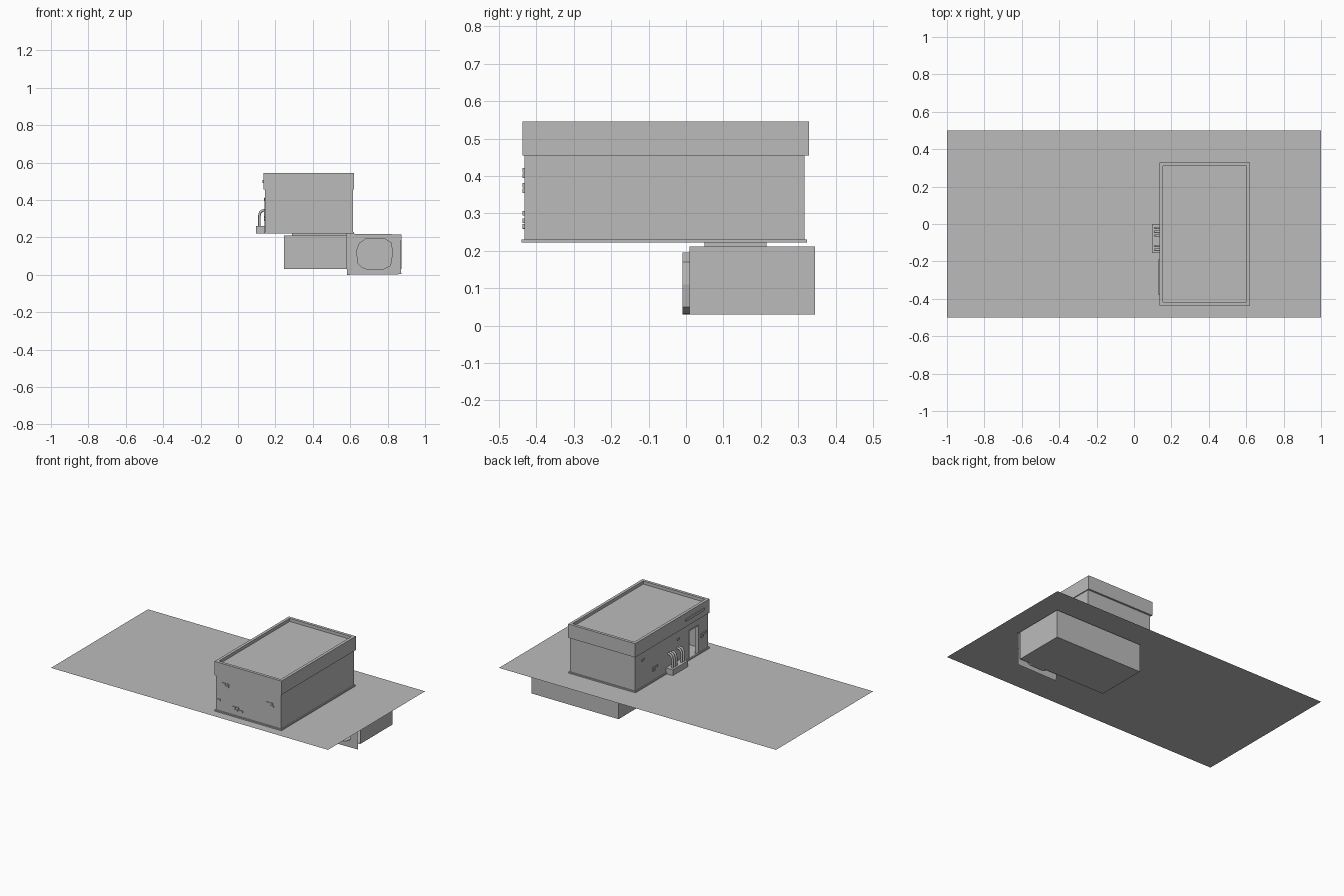
import bpy, bmesh
from mathutils import Vector

if "Cube" in bpy.data.objects:
    bpy.data.objects.remove(bpy.data.objects["Cube"], do_unlink=True)

grey = bpy.data.materials.new("plain_grey")
grey.use_nodes = True
grey.diffuse_color = (0.5, 0.5, 0.5, 1)
grey.node_tree.nodes["Principled BSDF"].inputs["Base Color"].default_value = (0.5, 0.5, 0.5, 1)

GROUND = 0.222


def make(name, bm):
    me = bpy.data.meshes.new(name)
    bm.to_mesh(me)
    bm.free()
    me.materials.append(grey)
    ob = bpy.data.objects.new(name, me)
    bpy.context.collection.objects.link(ob)
    return ob


def add_box(bm, x, y, z):
    vs = bmesh.ops.create_cube(bm, size=1)["verts"]
    for v in vs:
        v.co = Vector([a + (c + 0.5) * (b - a) for c, (a, b) in zip(v.co, (x, y, z))])


def box(name, x, y, z):
    bm = bmesh.new()
    add_box(bm, x, y, z)
    return make(name, bm)


def frame(name, x, y, z, t):
    """Rectangular ring of walls with thickness t."""
    bm = bmesh.new()
    outer = [(x[0], y[0]), (x[1], y[0]), (x[1], y[1]), (x[0], y[1])]
    inner = [(x[0] + t, y[0] + t), (x[1] - t, y[0] + t), (x[1] - t, y[1] - t), (x[0] + t, y[1] - t)]
    rings = [[bm.verts.new((*p, h)) for p in loop]
             for loop, h in ((outer, z[0]), (outer, z[1]), (inner, z[1]), (inner, z[0]))]
    for a, b in zip(rings, rings[1:] + rings[:1]):
        for i in range(4):
            j = (i + 1) % 4
            bm.faces.new((a[i], a[j], b[j], b[i]))
    return make(name, bm)


# Ground sheet
bm = bmesh.new()
bm.faces.new([bm.verts.new((x, y, GROUND)) for x, y in ((-1, -.5), (1, -.5), (1, .5), (-1, .5))])
make("ground_sheet", bm)

# Hollow building with a doorway in its right wall
walls = frame("building_walls", (.145, .614), (-.432, .317), (GROUND, .46), .02)
cutter = box("doorway_cutter", (.10, .20), (-.33, -.24), (.21, .41))
cutter.hide_render = True
mod = walls.modifiers.new("doorway", "BOOLEAN")
mod.object = cutter
mod.solver = "EXACT"
bpy.context.view_layer.objects.active = walls
bpy.ops.object.modifier_apply(modifier=mod.name)
bpy.data.objects.remove(cutter, do_unlink=True)

frame("base_trim", (.138, .621), (-.44, .324), (GROUND, .23), .01)
frame("roof_parapet", (.137, .62), (-.437, .329), (.455, .545), .019)
box("roof_deck", (.15, .607), (-.42, .312), (.455, .525))

# Doorway trim: two posts and a lintel
bm = bmesh.new()
for y in (-.334, -.24):
    add_box(bm, (.141, .15), (y, y + .004), (GROUND, .414))
add_box(bm, (.141, .15), (-.334, -.236), (.41, .414))
make("door_trim", bm)

# Blank sign plate on the parapet
box("sign_plate", (.132, .137), (-.38, -.19), (.492, .508))


# Patches of exposed bricks: (position along wall, height, brick count)
def bricks(name, patches, place):
    bm = bmesh.new()
    for along, height, count in patches:
        for i in range(count):
            a = along + (i - count / 2) * .026
            h = height + (-.014 if i % 3 == 2 else 0)
            place(bm, (a, a + .024), (h - .006, h + .006))
    make(name, bm)


bricks("front_bricks", [(.215, .415, 2), (.225, .40, 1), (.30, .28, 3), (.29, .264, 1),
                        (.53, .375, 2), (.55, .36, 1), (.165, .30, 1)],
       lambda bm, a, z: add_box(bm, a, (-.437, -.43), z))
bricks("right_bricks", [(.24, .405, 1), (.115, .31, 2), (.125, .294, 1),
                        (-.125, .40, 1), (-.385, .34, 2), (-.37, .326, 1)],
       lambda bm, a, z: add_box(bm, (.14, .147), a, z))

# Plinth with bent pipes running into the wall
box("pipe_plinth", (.095, .145), (-.155, 0), (GROUND, .26))
for i, y in enumerate((-.022, -.042, -.062, -.118, -.138)):
    cu = bpy.data.curves.new("bent_pipe", "CURVE")
    cu.dimensions = "3D"
    cu.bevel_depth = .007
    cu.bevel_resolution = 1
    sp = cu.splines.new("POLY")
    path = [(.114, .25), (.114, .315), (.118, .332), (.129, .343), (.15, .345)]
    sp.points.add(len(path) - 1)
    for p, (x, z) in zip(sp.points, path):
        p.co = (x, y, z, 1)
    cu.materials.append(grey)
    ob = bpy.data.objects.new(f"bent_pipe_{i + 1}", cu)
    bpy.context.collection.objects.link(ob)

# Underground room, its front open behind the broken wall
bm = bmesh.new()
X0, X1, Y0, Y1, Z0, Z1 = .245, .873, .01, .345, .03, .211
add_box(bm, (X0, X1), (Y0, Y1), (Z0, Z1))
front = [f for f in bm.faces if f.calc_center_median().y < Y0 + .001]
bmesh.ops.delete(bm, geom=front, context="FACES_ONLY")
bm.faces.new([bm.verts.new(p) for p in ((X0, Y0, Z0), (.6, Y0, Z0), (.6, Y0, Z1), (X0, Y0, Z1))])
make("underground_room", bm)

# Shaft joining the room to the building floor
frame("hatch_shaft", (.29, .61), (.05, .215), (.205, GROUND), .01)

# Broken wall with a ragged hole
bm = bmesh.new()
outer = [(.582, 0), (.873, .003), (.87, .11), (.874, .216), (.577, .22), (.58, .11)]
hole = [(.66, .042), (.64, .065), (.635, .13), (.65, .168), (.685, .194), (.78, .195),
        (.82, .17), (.825, .11), (.815, .05), (.78, .032), (.69, .03)]


def loop_edges(pts):
    vs = [bm.verts.new((x, -.01, z)) for x, z in pts]
    return [bm.edges.new((v, vs[(i + 1) % len(vs)])) for i, v in enumerate(vs)]


edges, rim = loop_edges(outer), loop_edges(hole)
bmesh.ops.triangle_fill(bm, edges=edges + rim, use_beauty=True, normal=(0, -1, 0))
ext = bmesh.ops.extrude_edge_only(bm, edges=rim)["geom"]
for v in ext:
    if isinstance(v, bmesh.types.BMVert):
        v.co.y = .01
make("broken_wall", bm)
